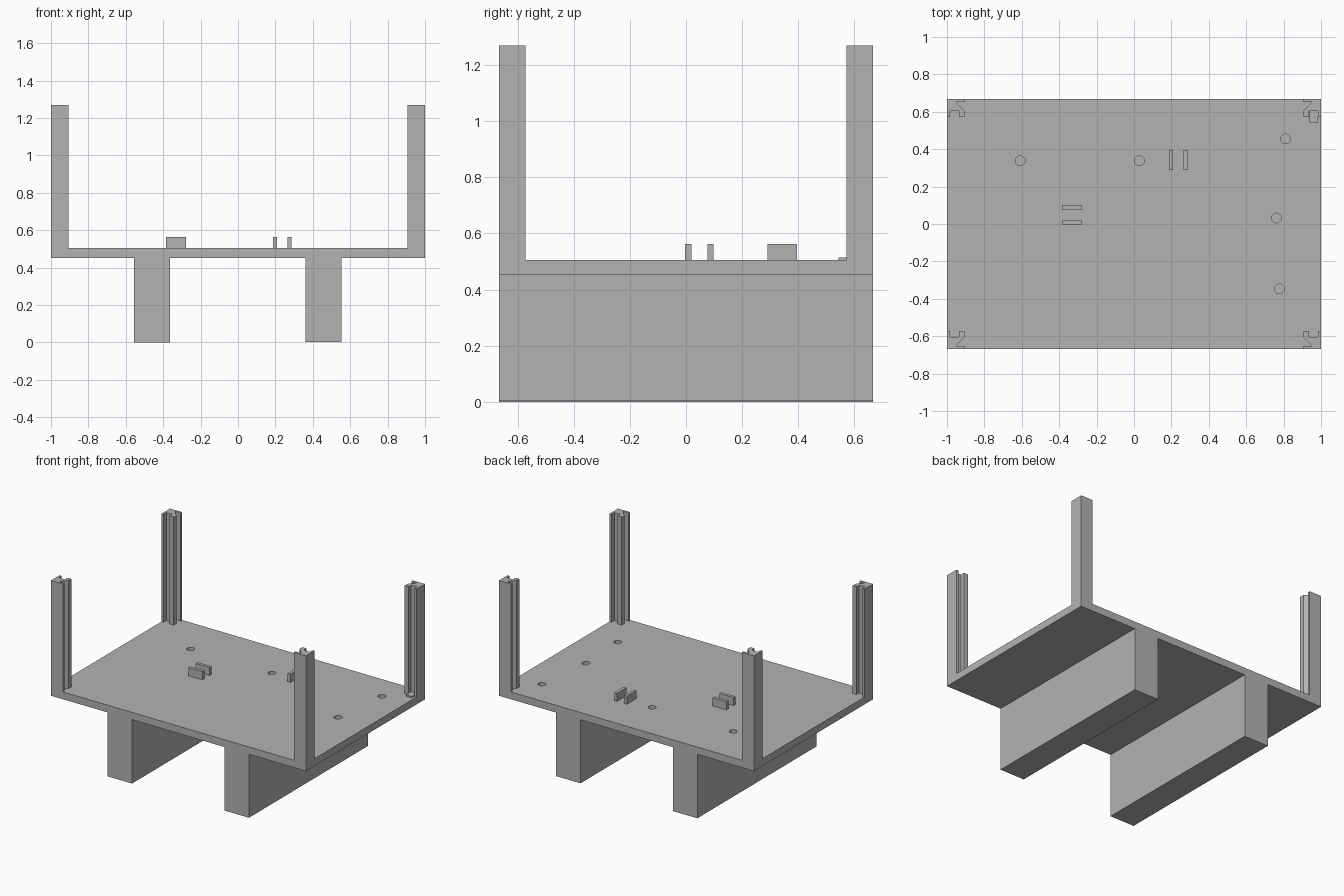
import bpy
import bmesh

cube = bpy.data.objects.get("Cube")
if cube:
    bpy.data.objects.remove(cube, do_unlink=True)

# One plain grey for the whole frame
grey = bpy.data.materials.new("plain grey")
grey.use_nodes = True
colour = (0.45, 0.45, 0.45, 1.0)
grey.diffuse_color = colour
grey.node_tree.nodes["Principled BSDF"].inputs["Base Color"].default_value = colour


def prism(name, outline, z0, z1):
    """Extrude a flat outline from z0 up to z1."""
    bm = bmesh.new()
    base = bm.faces.new([bm.verts.new((x, y, z0)) for x, y in outline])
    side = bmesh.ops.extrude_face_region(bm, geom=[base])["geom"]
    top = [v for v in side if isinstance(v, bmesh.types.BMVert)]
    bmesh.ops.translate(bm, verts=top, vec=(0, 0, z1 - z0))
    bmesh.ops.recalc_face_normals(bm, faces=bm.faces)
    mesh = bpy.data.meshes.new(name)
    bm.to_mesh(mesh)
    bm.free()
    mesh.materials.append(grey)
    obj = bpy.data.objects.new(name, mesh)
    bpy.context.collection.objects.link(obj)
    return obj


def box(name, x0, x1, y0, y1, z0, z1):
    return prism(name, [(x0, y0), (x1, y0), (x1, y1), (x0, y1)], z0, z1)


HALF_X, HALF_Y = 1.0, 0.667
UNDER, DECK, TOP = 0.453, 0.505, 1.27

# Deck plate with blind round holes
plate = box("deck_plate", -HALF_X, HALF_X, -HALF_Y, HALF_Y, UNDER, DECK)
for x, y in [(-0.608, 0.338), (0.029, 0.338), (0.81, 0.455),
             (0.762, 0.032), (0.778, -0.347)]:
    bpy.ops.mesh.primitive_cylinder_add(vertices=32, radius=0.026, depth=0.06,
                                        location=(x, y, DECK))
    cutter = bpy.context.object
    cutter.name = "hole_cutter"
    cutter.hide_render = True
    cutter.data.materials.append(grey)
    cut = plate.modifiers.new("hole", 'BOOLEAN')
    cut.operation = 'DIFFERENCE'
    cut.solver = 'EXACT'
    cut.object = cutter
    bpy.context.view_layer.objects.active = plate
    bpy.ops.object.modifier_apply(modifier=cut.name)
    bpy.data.objects.remove(cutter, do_unlink=True)

# Two deep support beams below the deck
box("right_beam", -0.556, -0.364, -HALF_Y, HALF_Y, 0, UNDER)
box("left_beam", 0.36, 0.553, -HALF_Y, HALF_Y, 0.003, UNDER)

# Slotted corner posts: a square slot and a triangular groove face inward
W, LIP, STEP, APEX = 0.095, 0.016, 0.064, 0.048
profile = [(0, 0), (W, 0), (W, LIP), (APEX, LIP), (W, STEP), (W, W),
           (STEP, W), (STEP, STEP), (LIP, STEP), (LIP, W), (0, W)]
for sx, side in ((-1, "right"), (1, "left")):
    for sy, end in ((-1, "front"), (1, "back")):
        outline = [(sx * (HALF_X - u), sy * (HALF_Y - v)) for u, v in profile]
        prism(f"{end}_{side}_post", outline, DECK, TOP)

# Low stop block in one post slot
box("slot_stop", 0.937, 0.983, 0.543, 0.603, DECK, 0.515)

# Two pairs of upright guide tabs on the deck
for i, y in enumerate((-0.003, 0.076)):
    box(f"cross_tab_{i + 1}", -0.385, -0.277, y, y + 0.022, DECK, 0.563)
for i, x in enumerate((0.187, 0.264)):
    box(f"long_tab_{i + 1}", x, x + 0.022, 0.29, 0.395, DECK, 0.563)
